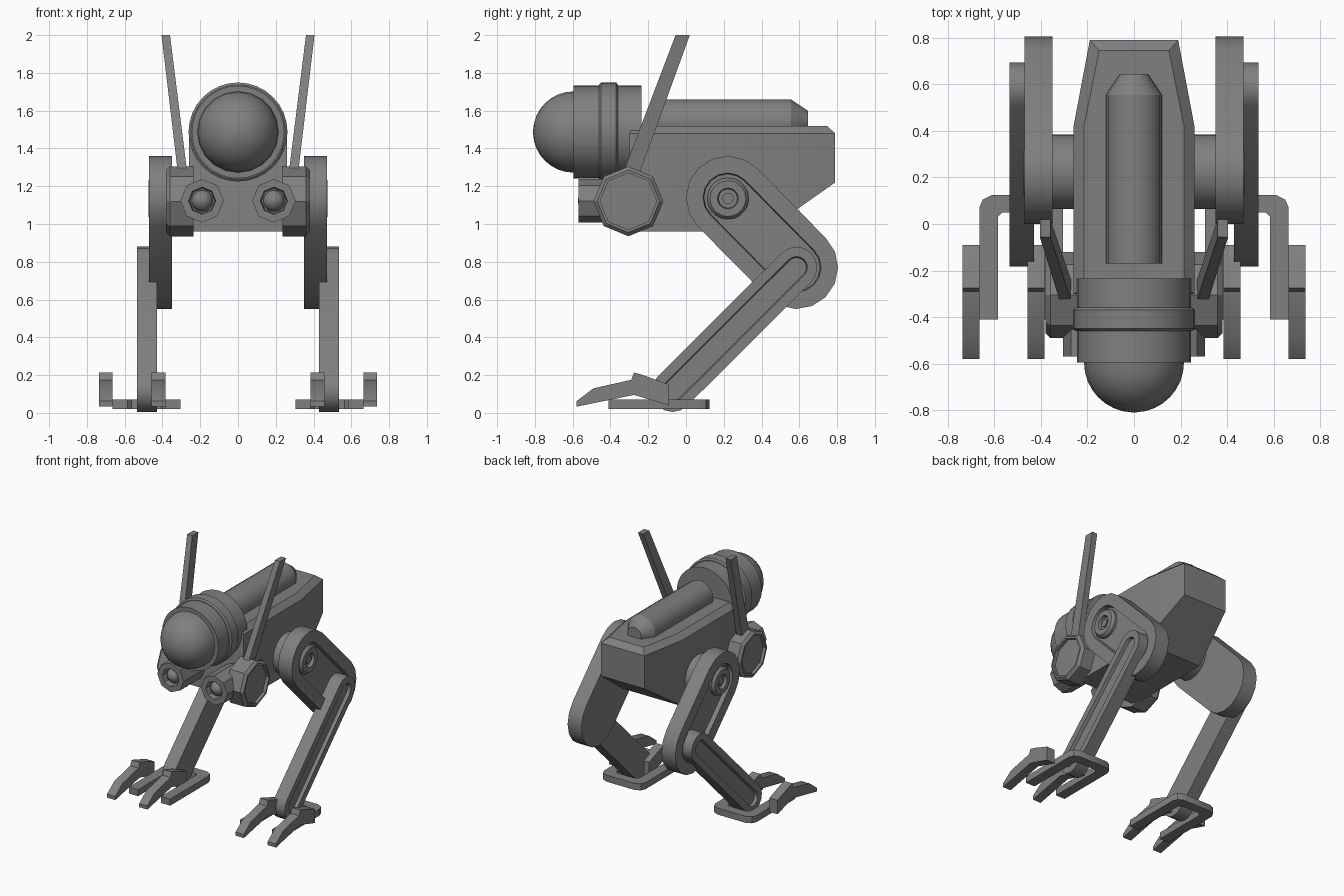
import bpy, bmesh, math

if "Cube" in bpy.data.objects:
    bpy.data.objects.remove(bpy.data.objects["Cube"])

grey = bpy.data.materials.new("grey metal")
grey.diffuse_color = (0.215, 0.215, 0.215, 1)
grey.use_nodes = True
grey.node_tree.nodes["Principled BSDF"].inputs["Base Color"].default_value = grey.diffuse_color


def finish(name, bm, mirror=False):
    bmesh.ops.recalc_face_normals(bm, faces=bm.faces)
    mesh = bpy.data.meshes.new(name)
    bm.to_mesh(mesh)
    bm.free()
    mesh.materials.append(grey)
    mesh.shade_smooth()
    mesh.set_sharp_from_angle(angle=math.radians(32))
    ob = bpy.data.objects.new(name, mesh)
    bpy.context.collection.objects.link(ob)
    if mirror:
        ob.modifiers.new("mirror", 'MIRROR').use_mirror_merge = False
    return ob


def loft_bm(loops):
    """Skin equal-length loops of points and cap both ends."""
    bm = bmesh.new()
    rows = [[bm.verts.new(p) for p in loop] for loop in loops]
    n = len(rows[0])
    for a, b in zip(rows, rows[1:]):
        for i in range(n):
            j = (i + 1) % n
            bm.faces.new((a[i], a[j], b[j], b[i]))
    first = bm.faces.new(rows[0])
    bm.faces.new(rows[-1])
    return bm, rows, first


def loft(name, loops, mirror=False):
    return finish(name, loft_bm(loops)[0], mirror)


def turned_y(name, x, z, profile, n, mirror=False):
    """Round part along y; profile holds (y, radius)."""
    ang = [2 * math.pi * i / n for i in range(n)]
    return loft(name, [[(x + r * math.sin(a), y, z + r * math.cos(a)) for a in ang]
                       for y, r in profile], mirror)


def turned_x(name, y, z, profile, n):
    """Round part along x, mirrored; profile holds (x, radius)."""
    ang = [2 * math.pi * i / n for i in range(n)]
    return loft(name, [[(x, y + r * math.sin(a), z + r * math.cos(a)) for a in ang]
                       for x, r in profile], True)


def link_bar(name, a, b, profile, n=8):
    """Bar with rounded ends from a to b (y, z); profile holds (x, radius)."""
    t = math.atan2(b[1] - a[1], b[0] - a[0])
    loops = []
    for x, r in profile:
        loop = []
        for c, start in ((b, t - math.pi / 2), (a, t + math.pi / 2)):
            for i in range(n + 1):
                s = start + math.pi * i / n
                loop.append((x, c[0] + r * math.cos(s), c[1] + r * math.sin(s)))
        loops.append(loop)
    return loft(name, loops, True)


def plate_x(name, outline, x0, x1):
    return loft(name, [[(x, y, z) for y, z in outline] for x in (x0, x1)], True)


# Body hull with tapered tail, sloped underside and chamfered top
def hull_loop(w, tail_w, y_front, y_mid, y_tail, z, z_tail):
    return [(-w, y_front, z), (w, y_front, z), (w, y_mid, z),
            (tail_w, y_tail, z_tail), (-tail_w, y_tail, z_tail), (-w, y_mid, z)]


bm, rows, under = loft_bm([
    hull_loop(0.26, 0.19, -0.30, 0.42, 0.79, 0.96, 1.22),
    hull_loop(0.26, 0.19, -0.30, 0.42, 0.79, 1.48, 1.48),
    hull_loop(0.215, 0.15, -0.28, 0.42, 0.745, 1.52, 1.52)])
bmesh.utils.face_split(under, rows[0][2], rows[0][5])
finish("body", bm)

# Tank along the back
turned_y("back_tank", 0, 1.54, [(-0.17, 0.12), (0.555, 0.12), (0.645, 0.06)], 16)

# Head drum, collar and dome
turned_y("head_drum", 0, 1.487, [(-0.235, 0.245), (-0.595, 0.245)], 32)
turned_y("head_collar", 0, 1.487,
         [(-0.36, 0.25), (-0.37, 0.262), (-0.45, 0.262), (-0.46, 0.25)], 32)
turned_y("head_dome", 0, 1.487,
         [(-0.59, 0.215)] + [(-0.595 - 0.215 * math.sin(a), 0.215 * math.cos(a))
                             for a in [math.radians(11 * i) for i in range(1, 9)]]
         + [(-0.81, 0.004)], 20)

# Lamps below the head
turned_y("lamp_housing", 0.19, 1.123,
         [(-0.25, 0.115), (-0.57, 0.115), (-0.57, 0.072), (-0.52, 0.066)], 8, True)
turned_y("lamp_bulb", 0.19, 1.123,
         [(-0.51, 0.058)] + [(-0.515 - 0.058 * math.sin(a), 0.058 * math.cos(a))
                             for a in [math.radians(20 * i) for i in range(1, 5)]]
         + [(-0.573, 0.003)], 16, True)

# Eight-sided ear pods and swept antennae
turned_x("ear_pod", -0.305, 1.12,
         [(0.235, 0.185), (0.36, 0.185), (0.38, 0.165), (0.38, 0.15), (0.355, 0.15)], 8)
loft("antenna", [
    [(0.26, -0.36, 1.2), (0.31, -0.36, 1.2), (0.31, -0.27, 1.2), (0.26, -0.27, 1.2)],
    [(0.36, -0.055, 2), (0.405, -0.055, 2), (0.405, 0.02, 2), (0.36, 0.02, 2)]], True)

# Legs: axle, recessed thigh, ringed hub, grooved shin
HIP, KNEE, ANKLE = (0.22, 1.14), (0.585, 0.77), (-0.072, 0.115)
turned_x("hip_axle", 0.225, 1.135, [(0.2, 0.16), (0.36, 0.16)], 24)
link_bar("thigh", HIP, KNEE,
         [(0.35, 0.22), (0.47, 0.22), (0.47, 0.13), (0.435, 0.125)])
turned_x("hip_hub", 0.222, 1.135,
         [(0.42, 0.11), (0.455, 0.11), (0.475, 0.095), (0.475, 0.055), (0.45, 0.05)], 20)
turned_x("hip_pin", 0.222, 1.135, [(0.44, 0.03), (0.465, 0.03)], 12)
link_bar("shin", KNEE, ANKLE,
         [(0.43, 0.11), (0.47, 0.11), (0.535, 0.11), (0.535, 0.058), (0.51, 0.052)])

# Feet: forked base plate
fork = [(0.305, -0.41), (0.385, -0.41), (0.385, 0.03), (0.405, 0.05), (0.565, 0.05),
        (0.585, 0.03), (0.585, -0.41), (0.665, -0.41), (0.665, 0.07), (0.65, 0.105),
        (0.61, 0.125), (0.36, 0.125), (0.32, 0.105), (0.305, 0.07)]
loft("foot_fork", [[(x, y, z) for x, y in fork] for z in (0.02, 0.072)], True)

# Toe claws beside each prong
claw = [(-0.58, 0.033), (-0.58, 0.062), (-0.49, 0.13), (-0.29, 0.175), (-0.275, 0.213),
        (-0.235, 0.203), (-0.09, 0.15), (-0.09, 0.04), (-0.275, 0.095)]
for name, x0 in (("inner_claw", 0.385), ("outer_claw", 0.665)):
    plate_x(name, claw, x0, x0 + 0.072)
